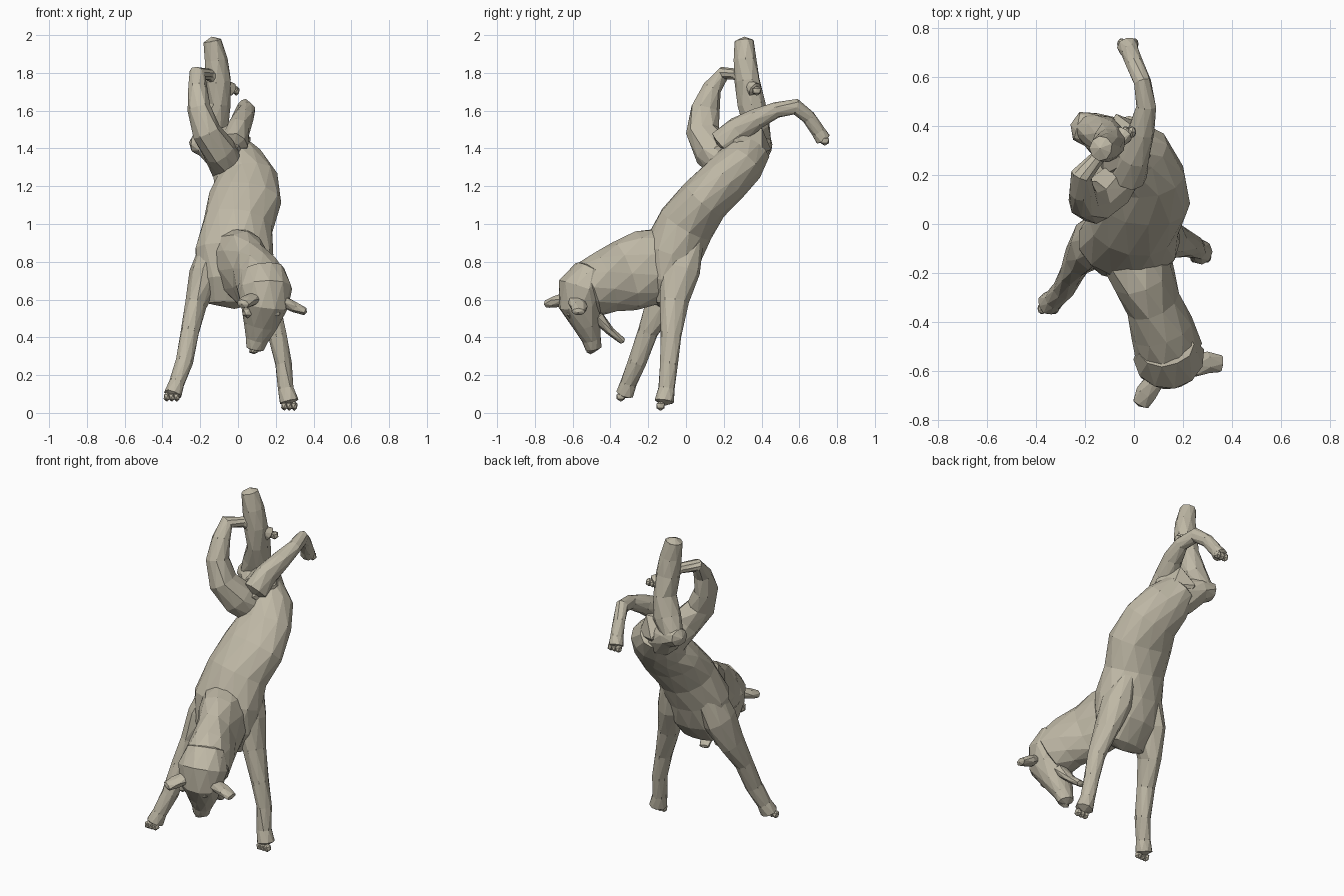
import bpy, bmesh, math, random
from mathutils import Vector

random.seed(4)
hide = bpy.data.materials.new("hide")
hide.diffuse_color = (0.52, 0.48, 0.38, 1)


def finish(name, bm):
    bmesh.ops.recalc_face_normals(bm, faces=bm.faces)
    me = bpy.data.meshes.new(name)
    bm.to_mesh(me)
    bm.free()
    me.materials.append(hide)
    ob = bpy.data.objects.new(name, me)
    bpy.context.collection.objects.link(ob)
    return ob


def limb(name, path, sides=9, ref=(1, 0, 0), cap=0.5, rough=0.06):
    """Faceted tube through (x, y, z, radius along ref, other radius), with pointed caps."""
    bm = bmesh.new()
    pts = [Vector(p[:3]) for p in path]
    n = len(pts)
    rings = []
    for i, p in enumerate(path):
        t = (pts[min(i + 1, n - 1)] - pts[max(i - 1, 0)]).normalized()
        a = Vector(ref)
        a = (a - t * a.dot(t)).normalized()
        b = t.cross(a)
        ring = []
        for k in range(sides):
            ang = math.tau * (k + 0.5 * (i % 2)) / sides
            f = 1.03 + random.uniform(-rough, rough)
            ring.append(bm.verts.new(pts[i] + (a * p[3] * math.cos(ang) + b * p[4] * math.sin(ang)) * f))
        rings.append(ring)
    for i, (r, s) in enumerate(zip(rings, rings[1:])):
        for k in range(sides):
            j = (k + 1) % sides
            if i % 2 == 0:
                bm.faces.new((r[k], r[j], s[k]))
                bm.faces.new((r[j], s[j], s[k]))
            else:
                bm.faces.new((r[k], r[j], s[j]))
                bm.faces.new((r[k], s[j], s[k]))
    for e, nb in ((0, 1), (n - 1, n - 2)):
        d = (pts[e] - pts[nb]).normalized()
        tip = bm.verts.new(pts[e] + d * cap * min(path[e][3:]))
        for k in range(sides):
            bm.faces.new((rings[e][k], rings[e][(k + 1) % sides], tip))
    return finish(name, bm)


def blob(name, loc, size, rot=(0, 0, 0)):
    bm = bmesh.new()
    bmesh.ops.create_icosphere(bm, subdivisions=1, radius=1)
    ob = finish(name, bm)
    ob.location, ob.scale, ob.rotation_euler = loc, size, rot
    return ob


# trunk, diving downward
limb("torso", [(-.02, -.12, .58, .13, .06), (-.02, -.1, .7, .19, .13), (-.02, -.07, .85, .2, .155),
               (0, 0, 1.0, .18, .15), (.035, .1, 1.13, .19, .135), (.04, .2, 1.23, .165, .13),
               (0, .29, 1.32, .14, .125), (-.05, .34, 1.4, .1, .11)], sides=13, rough=.03)

# neck and head
limb("neck", [(-.01, -.08, .82, .15, .17), (.03, -.2, .77, .13, .2), (.075, -.32, .725, .11, .19),
              (.115, -.43, .69, .125, .165), (.14, -.52, .65, .135, .145)], sides=11, rough=.03)
limb("head", [(.13, -.5, .75, .11, .09), (.145, -.55, .66, .14, .125), (.14, -.56, .57, .125, .11),
              (.12, -.525, .47, .09, .075), (.1, -.5, .39, .06, .05), (.09, -.49, .34, .045, .042)],
     sides=11, rough=.03)
limb("jaw", [(.14, -.47, .51, .055, .035), (.125, -.40, .43, .04, .022), (.11, -.335, .38, .03, .018)],
     sides=7)
limb("right_ear", [(.24, -.58, .59, .03, .045), (.3, -.565, .56, .028, .045), (.355, -.57, .535, .02, .035)],
     sides=7, ref=(0, 0, 1))
limb("left_ear", [(.09, -.63, .61, .04, .03), (.05, -.69, .59, .045, .03), (.025, -.735, .578, .035, .022)],
     sides=7)
blob("nose", (.085, -.505, .33), (.03, .025, .02))
for sx in (-1, 1):
    blob("brow", (.125 + sx * .075, -.615, .535), (.03, .025, .035))

# forelegs reaching to the ground
limb("left_foreleg", [(-.12, -.03, .93, .06, .09), (-.17, -.08, .73, .085, .11), (-.225, -.13, .57, .058, .08),
                      (-.255, -.2, .43, .048, .055), (-.285, -.26, .27, .045, .047),
                      (-.325, -.305, .16, .04, .042), (-.345, -.325, .1, .048, .046)])
limb("right_foreleg", [(.08, .02, .94, .05, .08), (.11, -.03, .76, .08, .1), (.155, -.06, .59, .06, .078),
                       (.21, -.08, .41, .047, .055), (.24, -.088, .26, .042, .046),
                       (.255, -.105, .13, .04, .042), (.27, -.115, .06, .048, .05)])

# hind legs kicked up
limb("left_thigh", [(.02, .27, 1.31, .1, .1), (-.08, .33, 1.37, .1, .1), (-.17, .385, 1.425, .07, .075),
                    (-.235, .4, 1.43, .05, .055)], ref=(0, 0, 1))
limb("left_shank", [(-.19, .39, 1.42, .06, .06), (-.13, .37, 1.52, .08, .07), (-.1, .345, 1.64, .058, .075),
                    (-.105, .325, 1.76, .066, .065), (-.115, .315, 1.87, .06, .06),
                    (-.135, .31, 1.97, .045, .05)])
limb("folded_leg", [(-.05, .22, 1.3, .09, .09), (-.1, .14, 1.39, .085, .1), (-.165, .09, 1.49, .075, .09),
                    (-.205, .1, 1.61, .06, .075), (-.215, .14, 1.72, .05, .05), (-.215, .2, 1.8, .045, .035),
                    (-.15, .27, 1.79, .03, .03), (-.07, .335, 1.735, .03, .03), (-.04, .365, 1.71, .038, .04)])
limb("right_hind_leg", [(-.02, .2, 1.42, .07, .08), (.0, .28, 1.5, .065, .07), (.03, .38, 1.56, .055, .055),
                        (.05, .48, 1.605, .04, .04), (.035, .58, 1.62, .035, .042),
                        (.005, .65, 1.565, .035, .035), (-.015, .7, 1.49, .036, .035),
                        (-.025, .725, 1.45, .042, .042)])

# rump joining the hind legs
blob("rump", (-.04, .3, 1.4), (.12, .16, .14), (.4, 0, 0))

# toes on each paw
paws = {"left_fore": (-.35, -.345, .085), "right_fore": (.272, -.135, .037),
        "folded": (-.035, .375, 1.705), "right_hind": (-.025, .735, 1.44)}
for leg, (x, y, z) in paws.items():
    for k in (-1, 0, 1):
        blob(leg + "_toe", (x + k * .026, y, z), (.02, .026, .026))
